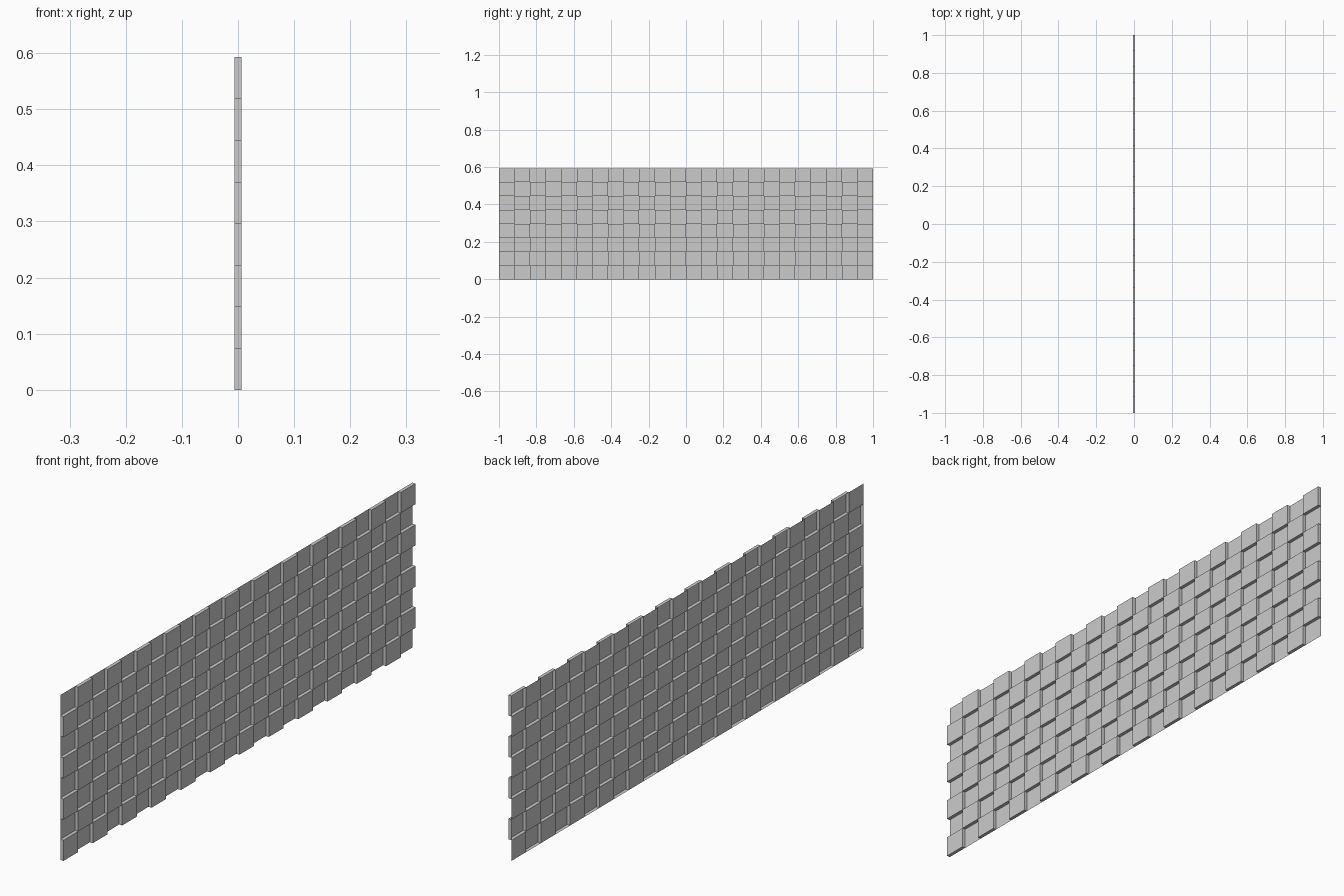
import bpy, bmesh

if "Cube" in bpy.data.objects:
    bpy.data.objects.remove(bpy.data.objects["Cube"])

COLS, ROWS = 24, 8
LENGTH, HEIGHT = 2.0, 0.593
DEPTH = 0.0125


def corner(i, j, x):
    return (x, -LENGTH / 2 + LENGTH * i / COLS, HEIGHT * j / ROWS)


# thin checkered sheet: every other cell is pressed out towards +x, open behind
bm = bmesh.new()
for i in range(COLS):
    for j in range(ROWS):
        raised = (i + j) % 2 == 0
        ring = [(i, j), (i + 1, j), (i + 1, j + 1), (i, j + 1)]
        low, high = -DEPTH / 2, DEPTH / 2
        # cell face
        x = high if raised else low
        bm.faces.new([bm.verts.new(corner(a, b, x)) for a, b in ring])
        # step walls around a raised cell
        if raised:
            for k in range(4):
                p, q = ring[k], ring[(k + 1) % 4]
                pts = [corner(*p, low), corner(*q, low),
                       corner(*q, high), corner(*p, high)]
                bm.faces.new([bm.verts.new(c) for c in pts])
bmesh.ops.remove_doubles(bm, verts=bm.verts, dist=1e-4)

mesh = bpy.data.meshes.new("checkered_panel")
bm.to_mesh(mesh)
bm.free()
panel = bpy.data.objects.new("checkered_panel", mesh)
bpy.context.collection.objects.link(panel)
